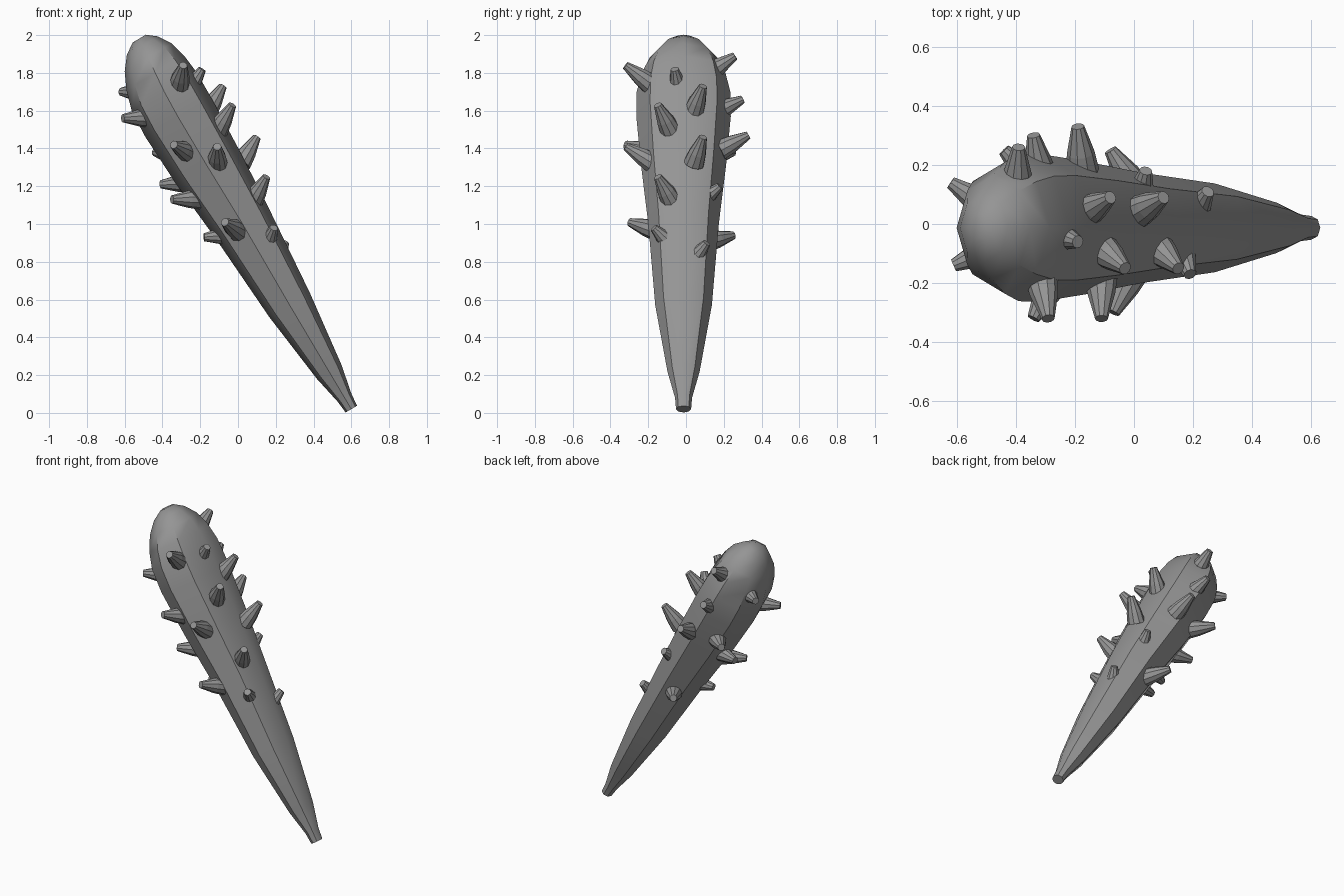
import bpy, bmesh, math
from mathutils import Vector

if "Cube" in bpy.data.objects:
    bpy.data.objects.remove(bpy.data.objects["Cube"], do_unlink=True)

# Single stone grey colour
GREY = (0.3, 0.3, 0.3, 1)
grey = bpy.data.materials.new("stone_grey")
grey.use_nodes = True
grey.diffuse_color = GREY
grey.node_tree.nodes["Principled BSDF"].inputs["Base Color"].default_value = GREY

# Leaning frame: shaft direction, upward side of the shaft, sideways
FOOT = Vector((0.6, -0.013, 0.02))
SHAFT = Vector((-0.51, 0, 0.86)).normalized()
UPPER = Vector((0.86, 0, 0.51)).normalized()
SIDE = Vector((0, 1, 0))


def make_object(name, bm, smooth_angle=None):
    bmesh.ops.recalc_face_normals(bm, faces=bm.faces)
    mesh = bpy.data.meshes.new(name)
    bm.to_mesh(mesh)
    bm.free()
    mesh.materials.append(grey)
    obj = bpy.data.objects.new(name, mesh)
    bpy.context.collection.objects.link(obj)
    if smooth_angle:
        bpy.ops.object.select_all(action="DESELECT")
        obj.select_set(True)
        bpy.context.view_layer.objects.active = obj
        bpy.ops.object.shade_smooth_by_angle(angle=math.radians(smooth_angle))
    return obj


def loft(bm, rings):
    """Skin equal rings of points and close both ends."""
    loops = [[bm.verts.new(p) for p in ring] for ring in rings]
    for a, b in zip(loops, loops[1:]):
        for i in range(len(a)):
            j = (i + 1) % len(a)
            bm.faces.new((a[i], a[j], b[j], b[i]))
    bm.faces.new(loops[0])
    bm.faces.new(loops[-1])


def ring(centre, u, v, ru, rv, sides):
    turn = [2 * math.pi * i / sides for i in range(sides)]
    return [centre + u * ru * math.cos(t) + v * rv * math.sin(t) for t in turn]


# Eight-sided club body: distance along, depth radius, width radius, offset
profile = [
    (0, .035, .04, 0), (.07, .042, .045, 0), (.23, .075, .085, 0),
    (.64, .125, .15, 0), (1.14, .162, .187, .005), (1.5, .19, .225, 0),
    (1.8, .203, .25, 0), (1.95, .2, .248, .005), (2.06, .178, .222, .015),
    (2.15, .145, .178, .025), (2.22, .095, .115, .03), (2.26, .04, .05, .035),
]
bm = bmesh.new()
loft(bm, [ring(FOOT + SHAFT * s + UPPER * off, UPPER, SIDE, rd, rw, 8)
          for s, rd, rw, off in profile])
make_object("club_body", bm, 42)

# Tip of each blunt spike
spike_tips = [
    (-.29, -.32, 1.84), (-.19, -.06, 1.82), (-.08, .09, 1.73), (-.03, -.15, 1.63),
    (.1, .09, 1.46), (.15, -.15, 1.25), (.19, -.17, .98), (.25, .11, .9),
    (-.34, -.32, 1.42), (-.11, -.32, 1.41), (-.07, -.3, 1.01), (-.61, -.14, 1.56),
    (-.62, .14, 1.7), (-.41, .06, 1.21), (-.35, -.15, 1.13), (-.18, -.04, .93),
    (-.44, .25, 1.38), (-.39, .26, 1.89), (-.34, .3, 1.66), (-.19, .33, 1.47),
    (-.08, .25, .94), (.04, .18, 1.2),
]
for number, tip in enumerate(spike_tips, 1):
    tip = Vector(tip)
    # Spikes point outward and lean toward the head
    rel = tip - FOOT
    outward = (rel - SHAFT * rel.dot(SHAFT)).normalized()
    aim = (outward + SHAFT * 0.5).normalized()
    u = aim.cross(SHAFT).normalized()
    v = aim.cross(u)
    bm = bmesh.new()
    loft(bm, [ring(tip - aim * back, u, v, r, r, 10)
              for back, r in ((.17, .056), (.1, .047), (0, .022))])
    make_object(f"spike_{number}", bm)
